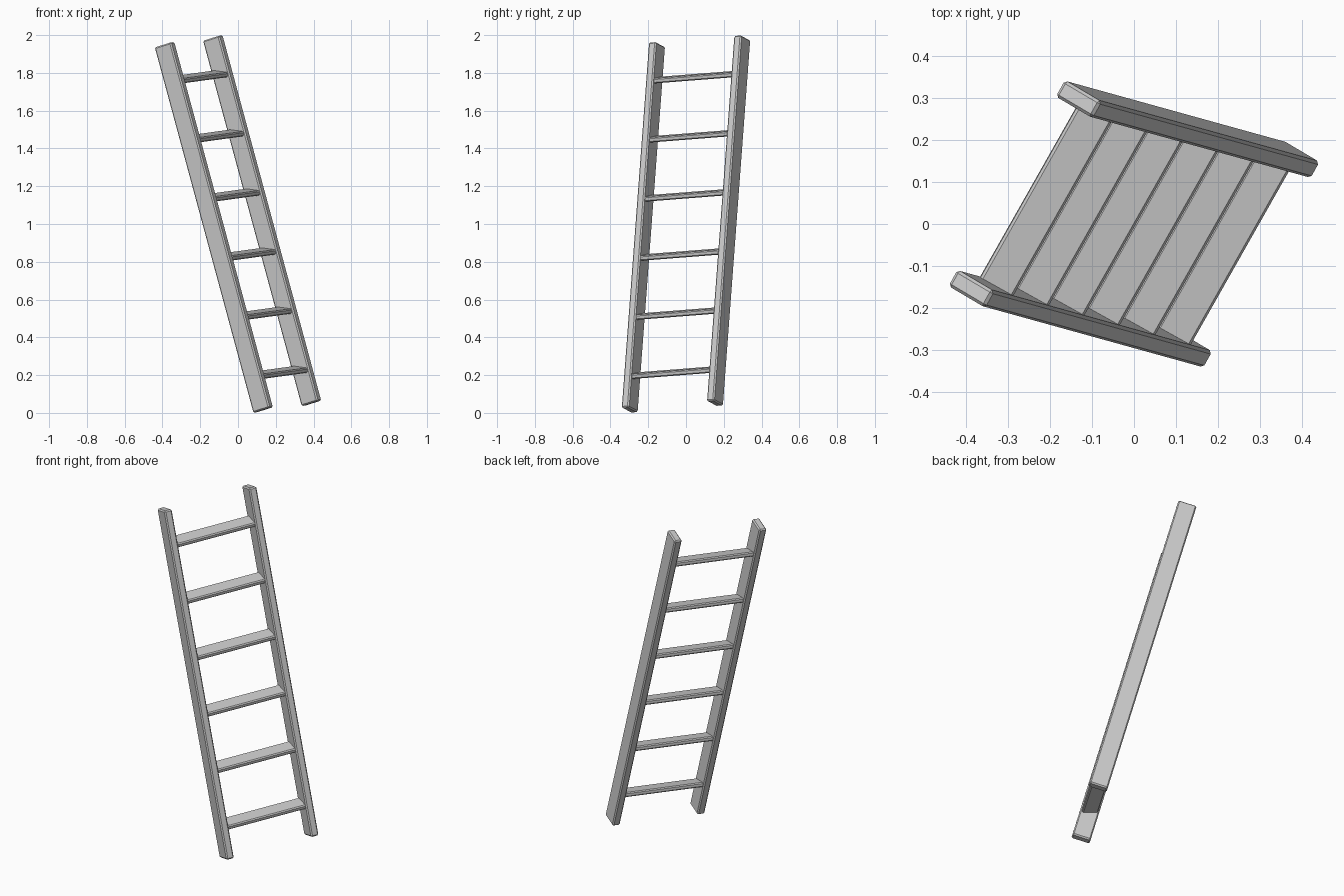
import bpy
from math import radians
from mathutils import Matrix, Vector

if "Cube" in bpy.data.objects:
    bpy.data.objects.remove(bpy.data.objects["Cube"])

# Ladder frame: local x = rail depth, y = along the rungs, z = along the rails
up = Vector((-0.26, 0.072, 0.963)).normalized()
across = Vector((0.49, 0.865, 0.067))
across = (across - up * across.dot(up)).normalized()
depth = across.cross(up)
FRAME = Matrix.Translation((0, 0, 1)) @ Matrix((depth, across, up)).transposed().to_4x4()

RAIL_LENGTH, RAIL_GAP = 2.009, 0.52
RUNGS, RUNG_STEP, RUNG_TILT = 6, 0.325, radians(22)


def beveled_bar(name, size, local, bevel):
    bpy.ops.mesh.primitive_cube_add(size=1)
    ob = bpy.context.object
    ob.name = name
    ob.data.transform(Matrix.Diagonal((*size, 1)))
    ob.matrix_world = FRAME @ local
    mod = ob.modifiers.new("edge_bevel", 'BEVEL')
    mod.width = bevel
    mod.segments = 1
    return ob


# Two side rails
for name, side in (("front_rail", -1), ("back_rail", 1)):
    beveled_bar(name, (0.105, 0.045, RAIL_LENGTH),
                Matrix.Translation((0, side * RAIL_GAP / 2, 0)), 0.007)

# Flat tilted rungs, ends sunk into the rails
for i in range(RUNGS):
    z = (i - (RUNGS - 1) / 2) * RUNG_STEP - 0.004
    beveled_bar(f"rung_{i + 1}", (0.09, RAIL_GAP - 0.02, 0.027),
                Matrix.Translation((0, 0, z)) @ Matrix.Rotation(RUNG_TILT, 4, 'Y'), 0.006)
